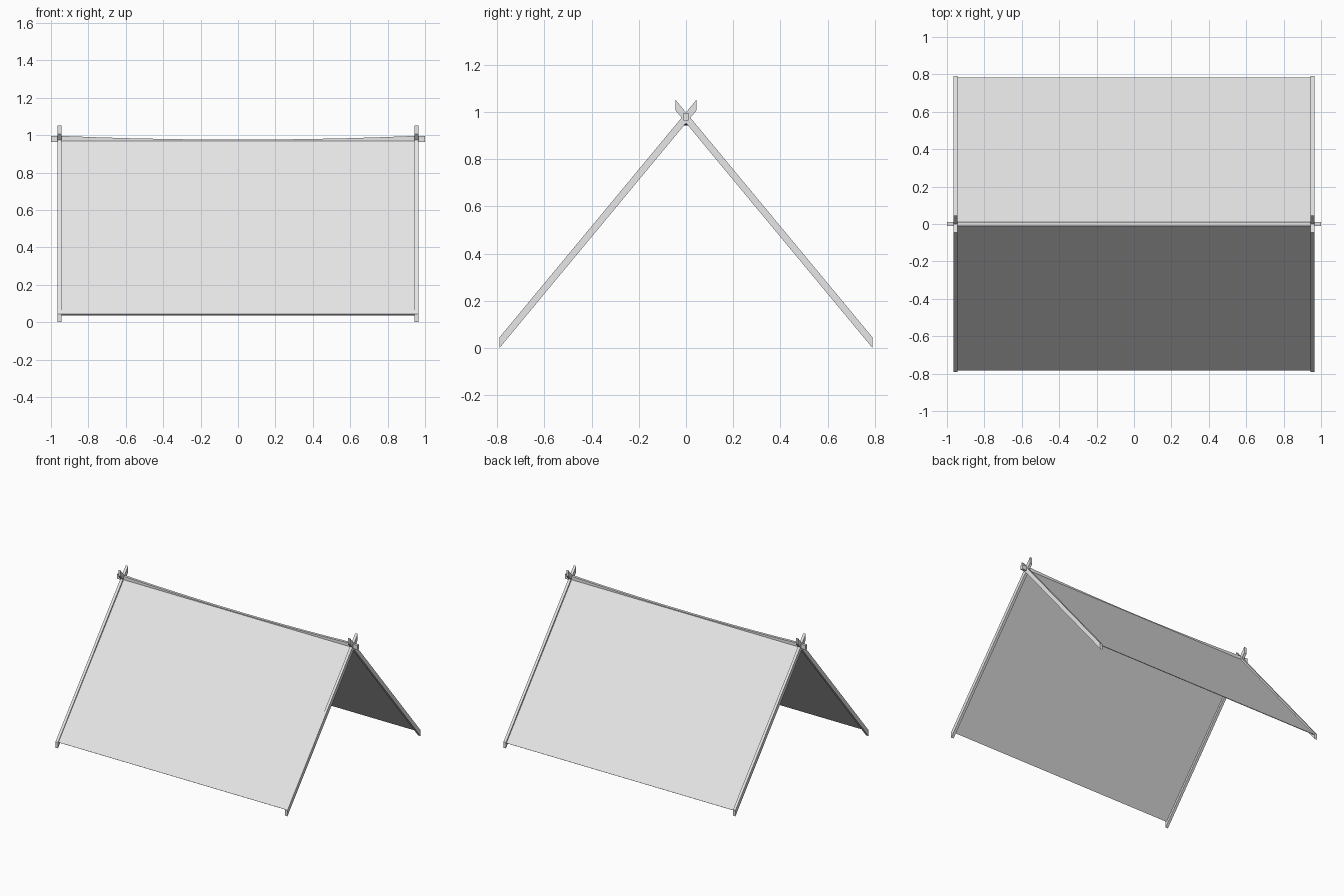
import bpy
import bmesh

cube = bpy.data.objects.get("Cube")
if cube:
    bpy.data.objects.remove(cube, do_unlink=True)


def make_material(name, rgb):
    mat = bpy.data.materials.new(name)
    mat.use_nodes = True
    mat.diffuse_color = (*rgb, 1)
    mat.node_tree.nodes["Principled BSDF"].inputs["Base Color"].default_value = (*rgb, 1)
    return mat


GREY = make_material("light grey", (0.8, 0.8, 0.8))


def loft(name, sections, closed=True):
    """Skin matching cross-sections; closed ones become a capped solid."""
    bm = bmesh.new()
    rings = [[bm.verts.new(p) for p in s] for s in sections]
    n = len(rings[0])
    for a, b in zip(rings, rings[1:]):
        for i in range(n if closed else n - 1):
            j = (i + 1) % n
            bm.faces.new((a[i], a[j], b[j], b[i]))
    if closed:
        bm.faces.new(rings[0])
        bm.faces.new(rings[-1])
    bmesh.ops.recalc_face_normals(bm, faces=bm.faces)
    mesh = bpy.data.meshes.new(name)
    bm.to_mesh(mesh)
    bm.free()
    mesh.materials.append(GREY)
    obj = bpy.data.objects.new(name, mesh)
    bpy.context.collection.objects.link(obj)
    return obj


# Crossed end poles, cut plumb at the foot and the tip
POLE = [(-0.79, 0.0), (-0.79, 0.045), (0.045, 1.052), (0.045, 1.007)]
for side, sx in (("left", 1), ("right", -1)):
    for end, sy in (("front", 1), ("back", -1)):
        loft(f"{end}_{side}_pole",
             [[(sx * x, sy * y, z) for y, z in POLE] for x in (0.944, 0.964)])

# Ridge pole, sagging towards the middle between the crossings
ridge = []
STEPS = 10
for x in [-1] + [-0.95 + 1.9 * i / STEPS for i in range(STEPS + 1)] + [1]:
    sag = 0.02 * max(0, 1 - (x / 0.95) ** 2)
    ridge.append([(x, y, z - sag) for y, z in
                  ((-0.01, 0.963), (0.01, 0.963), (0.01, 0.996), (-0.01, 0.996))])
loft("ridge_pole", ridge)

# Cloth sheet folded over the ridge
FOLD = [(-0.782, 0.042), (-0.004, 0.974), (0.004, 0.974), (0.782, 0.036)]
cloth = loft("cloth_cover", [[(x, y, z) for y, z in FOLD] for x in (-0.95, 0.95)], False)
thick = cloth.modifiers.new("thickness", "SOLIDIFY")
thick.thickness = 0.004
thick.offset = 0
